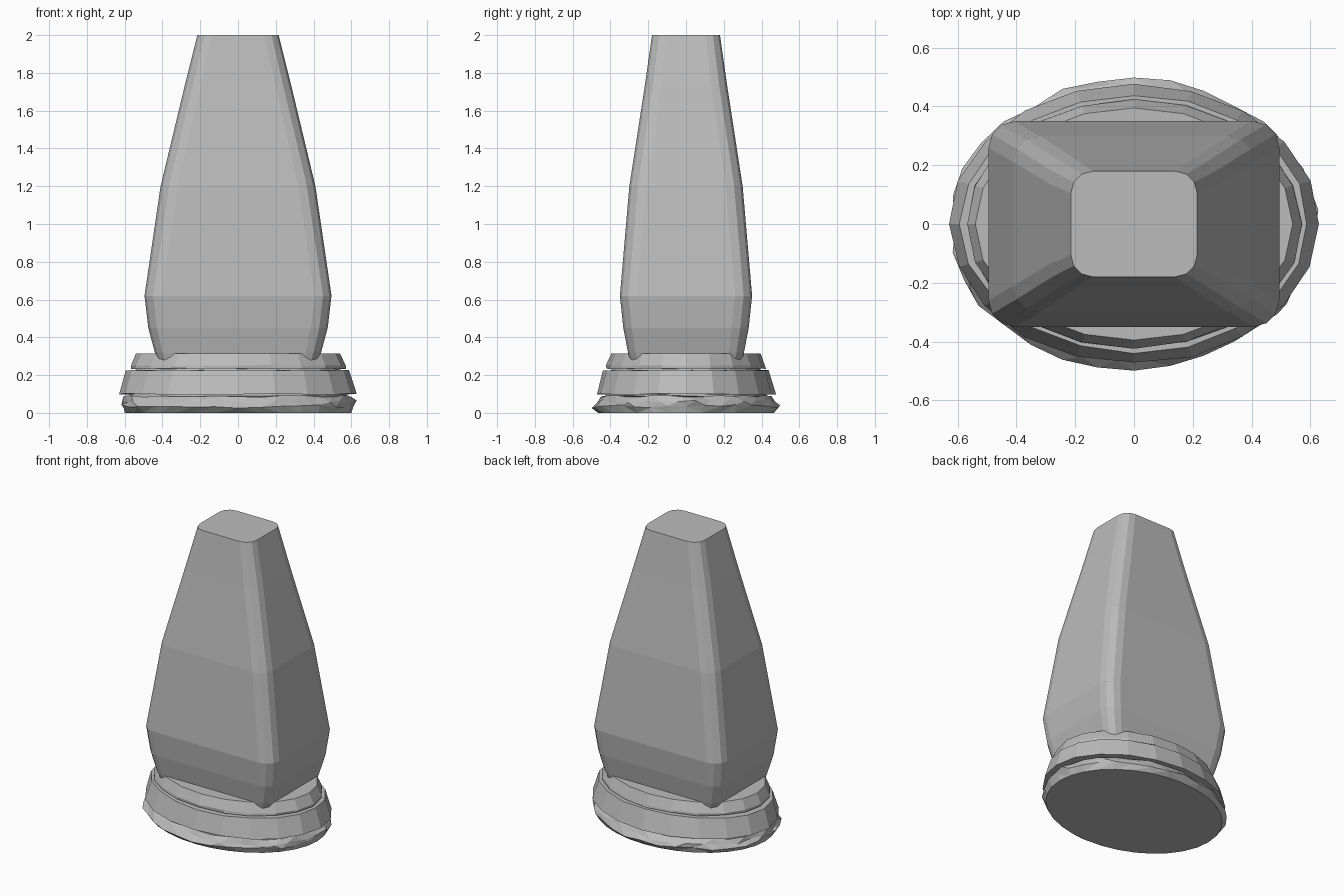
import bpy, bmesh, math, random

random.seed(7)
cube = bpy.data.objects.get("Cube")
if cube:
    bpy.data.objects.remove(cube, do_unlink=True)

stone = bpy.data.materials.new("grey stone")
stone.use_nodes = True
stone.diffuse_color = (0.5, 0.5, 0.5, 1)
stone.node_tree.nodes["Principled BSDF"].inputs["Base Color"].default_value = (0.5, 0.5, 0.5, 1)


def loft(name, rings):
    """Skin a stack of equal-length rings and cap both ends."""
    bm = bmesh.new()
    loops = [[bm.verts.new(p) for p in ring] for ring in rings]
    n = len(loops[0])
    for low, high in zip(loops, loops[1:]):
        for i in range(n):
            j = (i + 1) % n
            bm.faces.new((low[i], low[j], high[j], high[i]))
    bm.faces.new(loops[0][::-1])
    bm.faces.new(loops[-1])
    bmesh.ops.recalc_face_normals(bm, faces=bm.faces)
    mesh = bpy.data.meshes.new(name)
    bm.to_mesh(mesh)
    bm.free()
    mesh.materials.append(stone)
    obj = bpy.data.objects.new(name, mesh)
    bpy.context.collection.objects.link(obj)
    return obj


def rounded_rectangle(z, hx, hy, r, steps=3):
    points = []
    for k, (sx, sy) in enumerate([(1, 1), (-1, 1), (-1, -1), (1, -1)]):
        for s in range(steps + 1):
            a = math.pi / 2 * (k + s / steps)
            points.append((sx * (hx - r) + r * math.cos(a),
                           sy * (hy - r) + r * math.sin(a), z))
    return points


def ellipse(z, rx, ry, n, rough=0.0, turn=0.0):
    points = []
    for i in range(n):
        a = 2 * math.pi * i / n + turn
        k = 1 - random.random() * rough
        lift = random.uniform(-0.2, 0.2) * rough
        points.append((rx * k * math.cos(a), ry * k * math.sin(a), z + lift))
    return points


# Tapered shaft: height, half width, half depth, corner radius
shaft = [(0.27, 0.425, 0.295, 0.08), (0.32, 0.44, 0.307, 0.08),
         (0.45, 0.475, 0.332, 0.09), (0.62, 0.495, 0.35, 0.09),
         (1.2, 0.41, 0.30, 0.09), (1.72, 0.285, 0.22, 0.085),
         (2.0, 0.215, 0.18, 0.075)]
loft("tapered_shaft", [rounded_rectangle(*row) for row in shaft])

# Two sloping plinth tiers, slightly worn
loft("upper_tier", [ellipse(0.235, 0.575, 0.425, 20, 0.015),
                    ellipse(0.25, 0.575, 0.425, 20, 0.015),
                    ellipse(0.315, 0.54, 0.395, 20)])
loft("middle_tier", [ellipse(0.1, 0.633, 0.477, 20, 0.015),
                     ellipse(0.225, 0.595, 0.442, 20, 0.015)])

# Recessed core that shows in the grooves between tiers
loft("groove_core", [ellipse(0.05, 0.58, 0.43, 20),
                     ellipse(0.15, 0.57, 0.42, 20),
                     ellipse(0.26, 0.53, 0.385, 20)])

# Rough broken foot with a flat underside
foot = loft("rough_foot", [ellipse(0.0, 0.6, 0.465, 32),
                           ellipse(0.035, 0.637, 0.5, 32, 0.05),
                           ellipse(0.06, 0.632, 0.485, 32, 0.05, 0.1),
                           ellipse(0.088, 0.61, 0.455, 32, 0.03)])
bm = bmesh.new()
bm.from_mesh(foot.data)
bmesh.ops.triangulate(bm, faces=[f for f in bm.faces if len(f.verts) == 4])
bm.to_mesh(foot.data)
bm.free()
